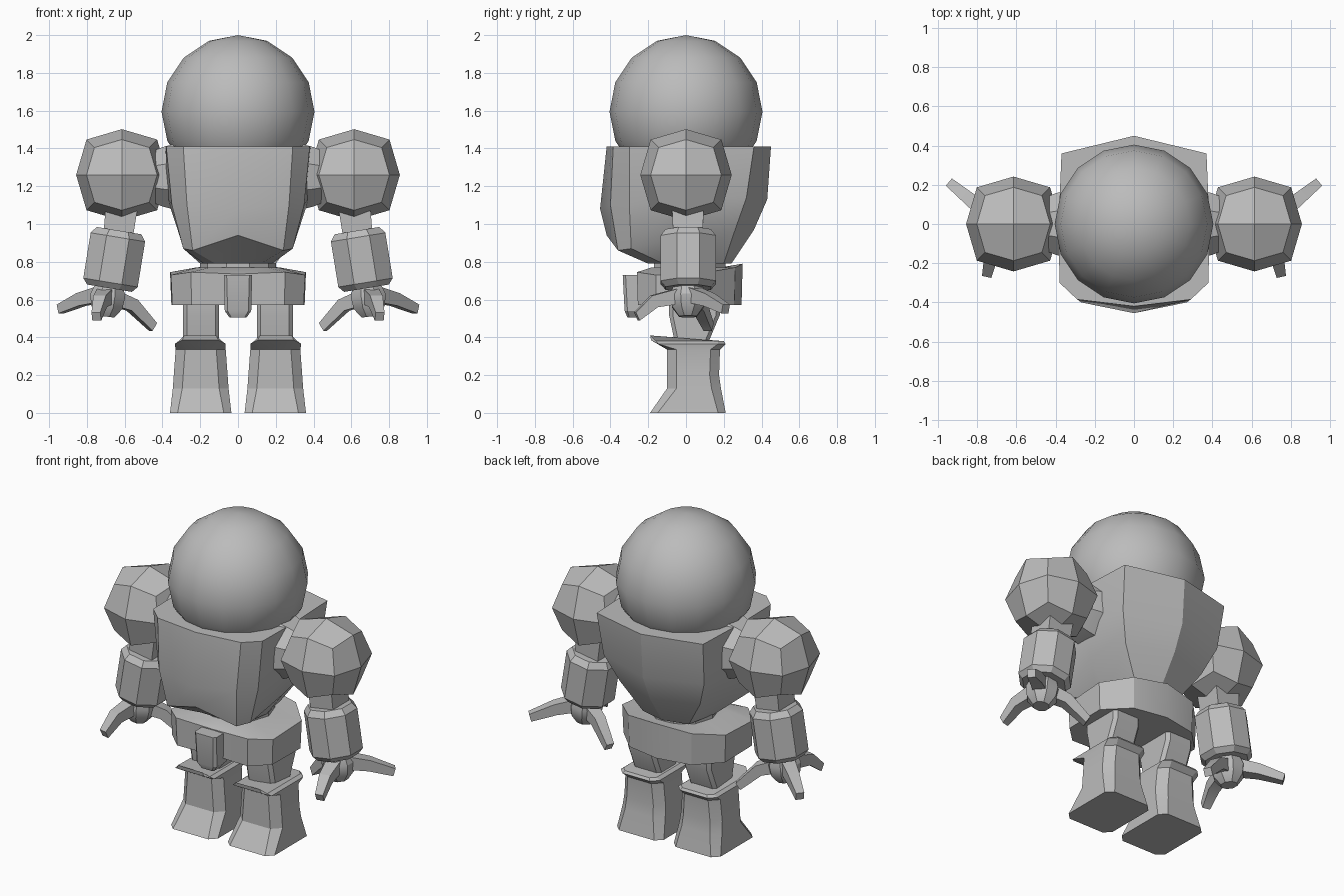
import bpy, bmesh, math
from mathutils import Vector

cube = bpy.data.objects.get("Cube")
if cube:
    bpy.data.objects.remove(cube, do_unlink=True)

grey = bpy.data.materials.new("plain_grey")
grey.use_nodes = True
TONE = (0.5, 0.5, 0.5, 1)
grey.diffuse_color = TONE
grey.node_tree.nodes["Principled BSDF"].inputs["Base Color"].default_value = TONE


def finish(name, bm, angle=30):
    bmesh.ops.recalc_face_normals(bm, faces=bm.faces)
    mesh = bpy.data.meshes.new(name)
    bm.to_mesh(mesh)
    bm.free()
    mesh.materials.append(grey)
    obj = bpy.data.objects.new(name, mesh)
    bpy.context.collection.objects.link(obj)
    bpy.ops.object.select_all(action='DESELECT')
    obj.select_set(True)
    bpy.context.view_layer.objects.active = obj
    bpy.ops.object.shade_smooth_by_angle(angle=math.radians(angle))
    return obj


def loft(name, rings, side=1, angle=30):
    """Skin a stack of equal-length point rings and cap both ends."""
    bm = bmesh.new()
    loops = [[bm.verts.new((p[0] * side, p[1], p[2])) for p in r] for r in rings]
    n = len(loops[0])
    for low, high in zip(loops, loops[1:]):
        for i in range(n):
            j = (i + 1) % n
            bm.faces.new((low[i], low[j], high[j], high[i]))
    bm.faces.new(loops[0])
    bm.faces.new(loops[-1])
    return finish(name, bm, angle)


def mirrored(half):
    """Close a front-to-back half outline across x = 0."""
    return half + [(-x, y, z) for x, y, z in reversed(half[1:-1])]


def box_ring(x0, x1, y0, y1, z, cut, lift=0):
    """Rectangle with cut corners; lift raises the front edge."""
    return [(x0 + cut, y0, z + lift), (x1 - cut, y0, z + lift), (x1, y0 + cut, z), (x1, y1 - cut, z),
            (x1 - cut, y1, z), (x0 + cut, y1, z), (x0, y1 - cut, z), (x0, y0 + cut, z)]


def tube(name, path, radii, sides, side=1):
    """Faceted tube through the path points."""
    path = [Vector(p) for p in path]
    axis = (path[-1] - path[0]).normalized()
    ref = Vector((0, 0, 1)) if abs(axis.z) < 0.8 else Vector((0, 1, 0))
    u = (ref - axis * ref.dot(axis)).normalized()
    v = axis.cross(u)
    turns = [math.tau * (i + 0.5) / sides for i in range(sides)]
    rings = [[p + r * (math.cos(t) * u + math.sin(t) * v) for t in turns]
             for p, r in zip(path, radii)]
    return loft(name, rings, side)


# Head
bm = bmesh.new()
bmesh.ops.create_uvsphere(bm, u_segments=16, v_segments=8, radius=0.405)
bmesh.ops.translate(bm, verts=bm.verts, vec=(0, 0, 1.595))
finish("head", bm, 40)

# Torso, from waist up to the shoulders
loft("torso", [mirrored(h) for h in (
    [(0, -.2, .79), (.12, -.2, .79), (.18, -.12, .79), (.2, 0, .79), (.16, .2, .79), (0, .24, .79)],
    [(0, -.42, .94), (.24, -.36, .86), (.29, -.29, .87), (.31, 0, .94), (.28, .26, .97), (0, .36, .97)],
    [(0, -.455, 1.08), (.27, -.4, 1.1), (.35, -.3, 1.1), (.38, 0, 1.15), (.35, .32, 1.14), (0, .43, 1.13)],
    [(0, -.42, 1.41), (.29, -.385, 1.41), (.38, -.3, 1.41), (.385, 0, 1.41), (.37, .36, 1.41), (0, .45, 1.41)],
)])

# Waist and hip skirt
tube("waist", [(0, .02, .7), (0, .02, .82)], [.2, .2], 10)
outline = [(0, -.25, .735), (.25, -.26, .745), (.355, -.16, .73), (.36, .12, .745), (.22, .26, .77), (0, .3, .79)]
skirt = [(x * .98, y * .98, .57) for x, y, z in outline]
collar = [(x * .6, y * .7, .77) for x, y, z in outline]
loft("hips", [mirrored(h) for h in (skirt, outline, collar)])
loft("hip_guard", [box_ring(-.045, .045, -.31, -.24, .505, .01),
                   box_ring(-.07, .07, -.325, -.2, .54, .015),
                   box_ring(-.075, .075, -.335, -.2, .73, .015)])

for label, s in (("left", 1), ("right", -1)):
    # Leg and boot
    loft(label + "_thigh", [box_ring(.1, .29, -.05, .1, .33, .02),
                            box_ring(.1, .29, -.09, .18, .52, .02),
                            box_ring(.1, .29, -.09, .18, .6, .02)], s)
    loft(label + "_boot", [box_ring(.035, .36, -.19, .21, 0, .04),
                           box_ring(.05, .345, -.1, .185, .13, .05),
                           box_ring(.055, .34, -.1, .175, .2, .05),
                           box_ring(.065, .33, -.1, .18, .335, .05),
                           box_ring(.065, .335, -.185, .21, .365, .04, .02),
                           box_ring(.085, .315, -.19, .2, .38, .03, .03)], s, 25)

    # Shoulder ball: a cube divided once and rounded
    bm = bmesh.new()
    bmesh.ops.create_cube(bm, size=2)
    bmesh.ops.subdivide_edges(bm, edges=bm.edges, cuts=1, use_grid_fill=True)
    reach = {1: .242, 2: .187, 3: .145}
    for vert in bm.verts:
        kind = sum(abs(c) > 0.5 for c in vert.co)
        vert.co = vert.co * reach[kind] + Vector((.615 * s, 0, 1.26))
    finish(label + "_shoulder", bm, 32)
    tube(label + "_shoulder_joint", [(.33, 0, 1.25), (.4, 0, 1.25), (.47, 0, 1.25)],
         [.19, .17, .14], 8, s)

    # Arm
    tube(label + "_upper_arm", [(.615, .01, 1.1), (.635, .01, .93)], [.12, .11], 4, s)
    tube(label + "_forearm", [(.63, .012, .965), (.636, .012, .93), (.675, .012, .69), (.68, .012, .66)],
         [.13, .158, .158, .13], 8, s)

    # Hand hub with three bent claws
    tube(label + "_hand", [(.68, .01, .68), (.69, .01, .62), (.695, .01, .56), (.7, .01, .51)],
         [.08, .1, .09, .05], 8, s)
    claws = {
        "outer_claw": [(.71, .02, .63), (.83, .12, .6), (.94, .21, .55)],
        "front_claw": [(.7, -.03, .62), (.73, -.17, .59), (.75, -.26, .51)],
        "inner_claw": [(.67, .02, .61), (.56, .07, .57), (.45, .12, .455)],
    }
    for claw, path in claws.items():
        tube(label + "_" + claw, path, [.06, .048, .034], 4, s)
